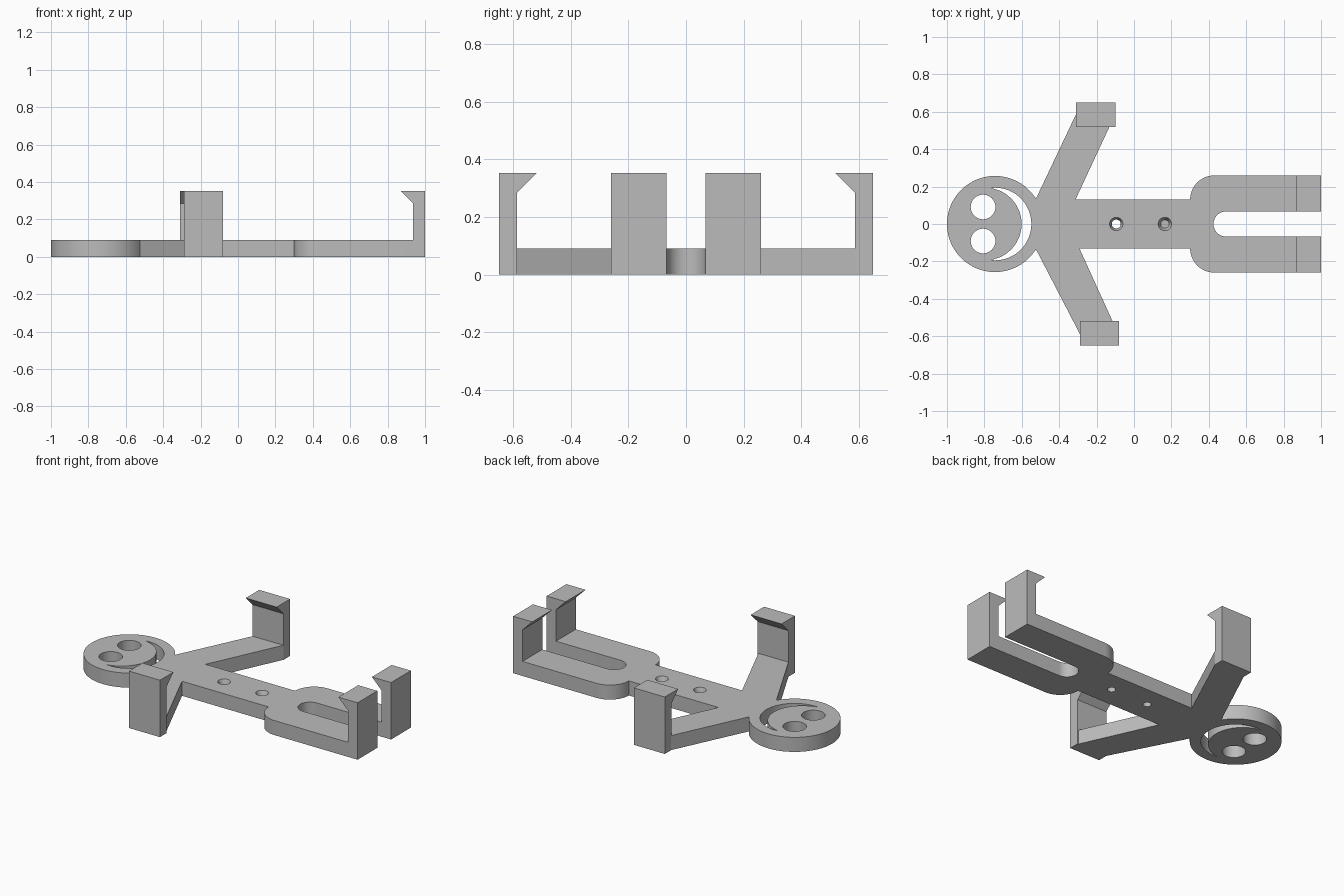
import bpy, bmesh
from math import cos, sin, pi, acos, asin
from mathutils import Vector

cube = bpy.data.objects.get("Cube")
if cube:
    bpy.data.objects.remove(cube, do_unlink=True)

grey = bpy.data.materials.new("light grey plastic")
grey.use_nodes = True
colour = (0.5, 0.5, 0.5, 1)
grey.diffuse_color = colour
grey.node_tree.nodes["Principled BSDF"].inputs["Base Color"].default_value = colour

T = 0.09            # plate thickness
TOP = 0.352         # hook height
HEAD_X, HEAD_R = -0.743, 0.257


def arc(cx, cy, r, a0, a1, n):
    """Points along a circular arc, both ends included."""
    return [(cx + r * cos(a0 + (a1 - a0) * i / n),
             cy + r * sin(a0 + (a1 - a0) * i / n)) for i in range(n + 1)]


def prism(name, points, direction):
    """Extrude a closed 3D outline along a direction."""
    bm = bmesh.new()
    face = bm.faces.new([bm.verts.new(p) for p in points])
    out = bmesh.ops.extrude_face_region(bm, geom=[face])
    verts = [v for v in out["geom"] if isinstance(v, bmesh.types.BMVert)]
    bmesh.ops.translate(bm, verts=verts, vec=Vector(direction))
    bmesh.ops.recalc_face_normals(bm, faces=bm.faces[:])
    return finish(name, bm)


def finish(name, bm):
    mesh = bpy.data.meshes.new(name)
    bm.to_mesh(mesh)
    bm.free()
    mesh.materials.append(grey)
    obj = bpy.data.objects.new(name, mesh)
    bpy.context.collection.objects.link(obj)
    return obj


def flat(name, outline, z0=0.0, z1=T):
    return prism(name, [(x, y, z0) for x, y in outline], (0, 0, z1 - z0))


def activate(obj):
    bpy.ops.object.select_all(action='DESELECT')
    obj.select_set(True)
    bpy.context.view_layer.objects.active = obj


def cut(obj, cutter):
    cutter.hide_render = True
    mod = obj.modifiers.new("cut", 'BOOLEAN')
    mod.operation, mod.solver, mod.object = 'DIFFERENCE', 'EXACT', cutter
    activate(obj)
    bpy.ops.object.modifier_apply(modifier=mod.name)
    bpy.data.objects.remove(cutter, do_unlink=True)


# Plate: round head, two spread arms, body and two straight legs
neck = asin(0.135 / HEAD_R)
outline = (
    arc(HEAD_X, 0, HEAD_R, neck, 2 * pi - neck, 72)
    + [(-0.29, -0.587), (-0.084, -0.587), (-0.292, -0.13), (0.3, -0.13)]
    + arc(0.43, -0.13, 0.13, pi, 1.5 * pi, 16)
    + [(0.936, -0.26), (0.936, -0.067)]
    + arc(0.492, 0, 0.067, 1.5 * pi, 0.5 * pi, 24)
    + [(0.936, 0.067), (0.936, 0.26)]
    + arc(0.43, 0.13, 0.13, 0.5 * pi, pi, 16)
    + [(-0.313, 0.13), (-0.1, 0.587), (-0.31, 0.587)]
)
plate = flat("figure_plate", outline)

# Eyes
for y in (-0.091, 0.091):
    cut(plate, flat("eye_cutter", arc(-0.807, y, 0.066, 0, 2 * pi, 48)[:-1], -0.1, 0.2))

# Crescent smile between two equal circles
r, shift = 0.194, 0.052
a = acos(-shift / 2 / r)
outer = arc(HEAD_X, 0, r, -a, a, 48)
inner = arc(HEAD_X - shift, 0, r, pi - a, a - pi, 48)
cut(plate, flat("smile_cutter", outer + inner[1:-1], -0.1, 0.2))

# Countersunk screw holes
for x in (-0.095, 0.165):
    cut(plate, flat("hole_cutter", arc(x, 0, 0.024, 0, 2 * pi, 32)[:-1], -0.1, 0.2))
    bm = bmesh.new()
    bmesh.ops.create_cone(bm, cap_ends=True, segments=32, radius1=0.022, radius2=0.038, depth=0.04)
    bmesh.ops.translate(bm, verts=bm.verts[:], vec=(x, 0, T - 0.015))
    cut(plate, finish("countersink_cutter", bm))

# Hook profile: distance inward from the outer face, and height
hook = [(0, 0), (0.064, 0), (0.064, 0.285), (0.131, TOP), (0, TOP)]

# Hooks at the ends of the legs
for name, y in (("left_foot_hook", 0.067), ("right_foot_hook", -0.26)):
    prism(name, [(1 - d, y, z) for d, z in hook], (0, 0.193, 0))

# Hooks at the ends of the arms
for name, x, side in (("back_hand_hook", -0.31, 1), ("front_hand_hook", -0.29, -1)):
    prism(name, [(x, side * (0.65 - d), z) for d, z in hook], (0.211, 0, 0))

# Smooth the round walls, keep corners sharp
activate(plate)
bpy.ops.object.shade_smooth_by_angle(angle=pi / 6)
